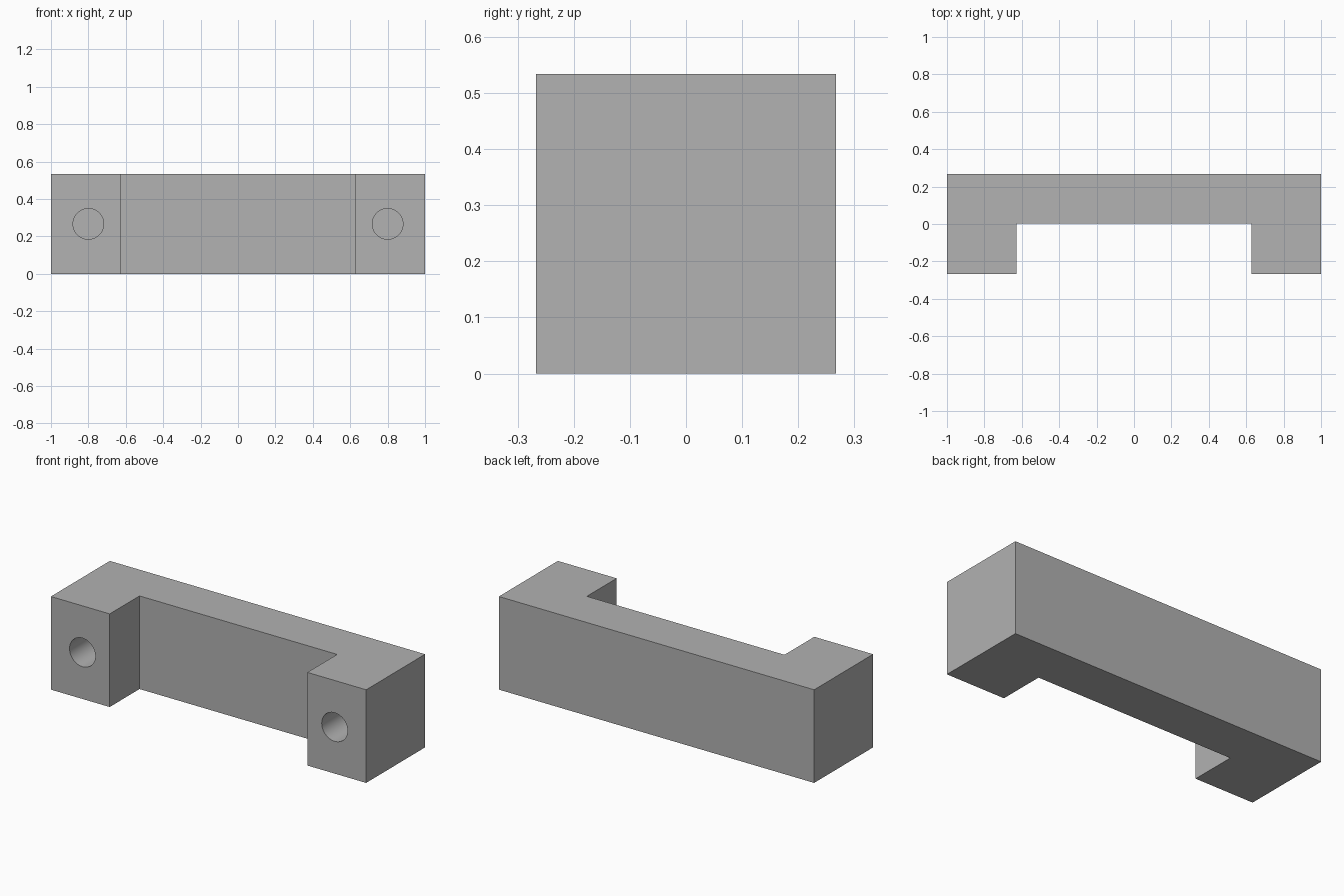
import bpy, bmesh, math
from mathutils import Matrix

cube = bpy.data.objects.get("Cube")
if cube:
    bpy.data.objects.remove(cube, do_unlink=True)

HALF, DEPTH, HEIGHT = 1.0, 0.267, 0.534
INNER, RECESS = 0.627, 0.003
HOLE_X, HOLE_R, HOLE_DEPTH = 0.8, 0.082, 0.4

grey = bpy.data.materials.new("plain grey")
grey.use_nodes = True
colour = (0.445, 0.445, 0.445, 1)
grey.diffuse_color = colour
grey.node_tree.nodes["Principled BSDF"].inputs["Base Color"].default_value = colour


def make_object(name, bm):
    bmesh.ops.recalc_face_normals(bm, faces=bm.faces)
    mesh = bpy.data.meshes.new(name)
    bm.to_mesh(mesh)
    bm.free()
    mesh.materials.append(grey)
    obj = bpy.data.objects.new(name, mesh)
    bpy.context.collection.objects.link(obj)
    return obj


# Handle body: U-shaped plan extruded upwards
half_plan = [(HALF, DEPTH), (HALF, -DEPTH), (INNER, -DEPTH), (INNER, RECESS)]
plan = half_plan + [(-x, y) for x, y in reversed(half_plan)]
bm = bmesh.new()
base = bm.faces.new([bm.verts.new((x, y, 0)) for x, y in plan])
top = bmesh.ops.extrude_face_region(bm, geom=[base])["geom"]
bmesh.ops.translate(bm, vec=(0, 0, HEIGHT),
                    verts=[v for v in top if isinstance(v, bmesh.types.BMVert)])
handle = make_object("handle_body", bm)

# Blind mounting holes in the front of both feet
bm = bmesh.new()
for side in (-1, 1):
    place = (Matrix.Translation((side * HOLE_X, -DEPTH, HEIGHT / 2))
             @ Matrix.Rotation(math.pi / 2, 4, 'X'))
    bmesh.ops.create_cone(bm, cap_ends=True, segments=48, radius1=HOLE_R,
                          radius2=HOLE_R, depth=2 * HOLE_DEPTH, matrix=place)
cutter = make_object("hole_cutter", bm)
cutter.hide_render = True

holes = handle.modifiers.new("mounting_holes", 'BOOLEAN')
holes.operation = 'DIFFERENCE'
holes.solver = 'EXACT'
holes.object = cutter
bpy.ops.object.select_all(action='DESELECT')
handle.select_set(True)
bpy.context.view_layer.objects.active = handle
bpy.ops.object.modifier_apply(modifier=holes.name)
bpy.data.objects.remove(cutter, do_unlink=True)

# Smooth hole walls, sharp outer edges
bpy.ops.object.shade_smooth_by_angle(angle=math.radians(30))
